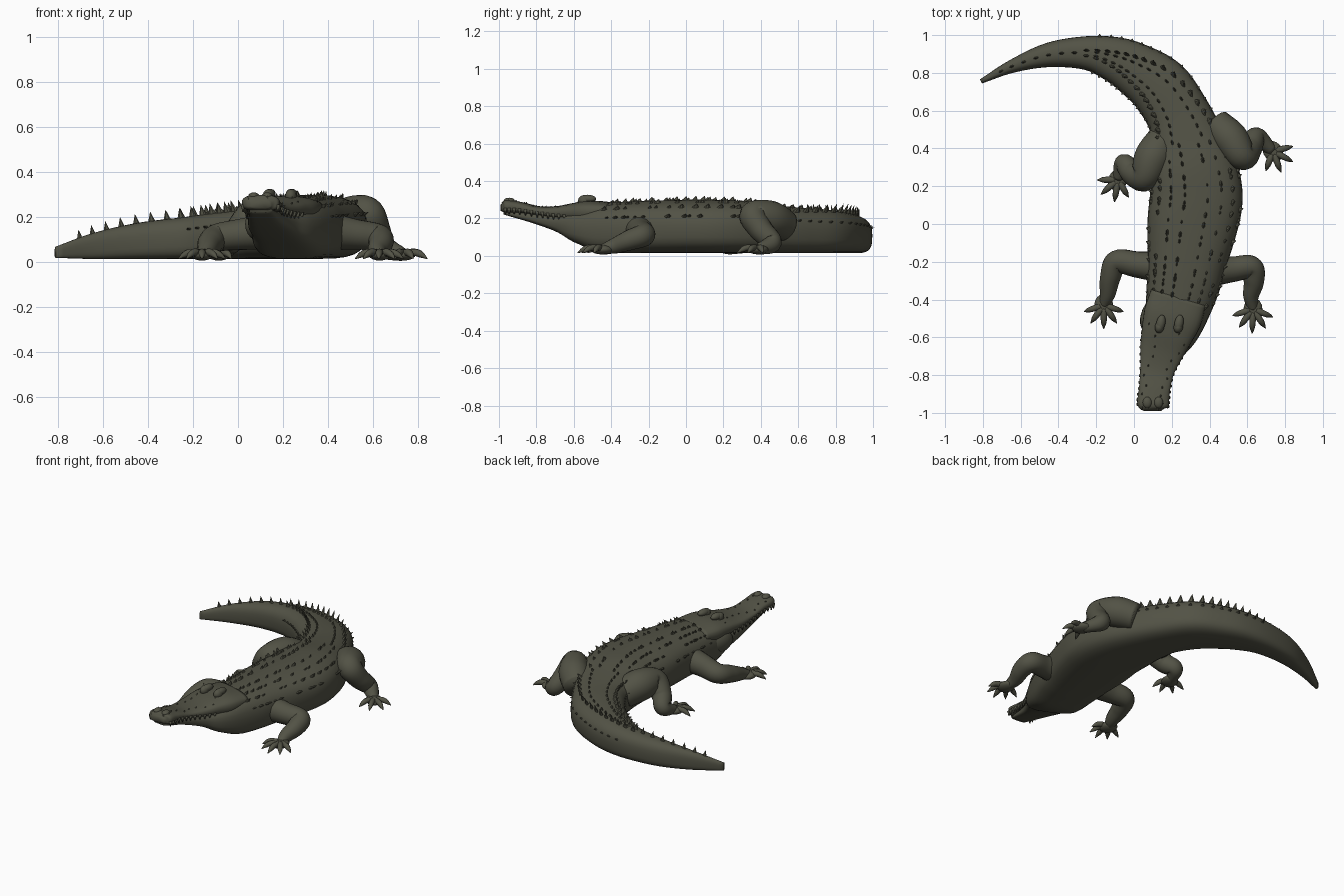
import bpy, bmesh, math, random
from mathutils import Vector, Matrix

random.seed(4)
if "Cube" in bpy.data.objects:
    bpy.data.objects.remove(bpy.data.objects["Cube"])

hide = bpy.data.materials.new("dark_olive_hide")
hide.use_nodes = True
OLIVE = (0.085, 0.085, 0.06, 1)
hide.diffuse_color = OLIVE
hide.node_tree.nodes["Principled BSDF"].inputs["Base Color"].default_value = OLIVE


def finish(name, bm, smooth=True):
    bmesh.ops.recalc_face_normals(bm, faces=bm.faces)
    mesh = bpy.data.meshes.new(name)
    bm.to_mesh(mesh)
    bm.free()
    mesh.materials.append(hide)
    for poly in mesh.polygons:
        poly.use_smooth = smooth
    obj = bpy.data.objects.new(name, mesh)
    bpy.context.collection.objects.link(obj)
    return obj


def blend(stations, steps):
    """Smooth curve through stations of any dimension."""
    pts = [Vector(s) for s in stations]
    pts = [2 * pts[0] - pts[1]] + pts + [2 * pts[-1] - pts[-2]]
    out = []
    for a, b, c, d in zip(pts, pts[1:], pts[2:], pts[3:]):
        for k in range(steps):
            t = k / steps
            out.append(b + (c - a) * (t / 2) + (2 * a - 5 * b + 4 * c - d) * (t * t / 2)
                       + (3 * b - a - 3 * c + d) * (t ** 3 / 2))
    return out + [pts[-2]]


def frames(samples, level):
    """Centre, side, up and radii for each sample, without twisting."""
    side, out = Vector((1, 0, 0)), []
    for i, s in enumerate(samples):
        ahead, behind = samples[min(i + 1, len(samples) - 1)], samples[max(i - 1, 0)]
        tangent = Vector((ahead - behind)[:3])
        if level:
            tangent.z = 0
        tangent.normalize()
        side = side - tangent * side.dot(tangent)
        if side.length < 0.01:
            side = tangent.orthogonal()
        side.normalize()
        out.append((Vector(s[:3]), side.copy(), side.cross(tangent), tangent, s[3], s[4]))
    return out


def rounded(angle, top=0.8, bottom=0.8):
    c, s = math.cos(angle), math.sin(angle)
    p = top if s > 0 else bottom
    return math.copysign(abs(c) ** p, c), math.copysign(abs(s) ** p, s)


def add_loft(bm, stations, steps=6, sides=28, top=1.0, bottom=1.0, level=False):
    path = frames(blend(stations, steps), level)
    rings = []
    for centre, side, up, _, rw, rh in path:
        ring = []
        for k in range(sides):
            u, v = rounded(2 * math.pi * k / sides, top, bottom)
            ring.append(bm.verts.new(centre + side * (u * rw) + up * (v * rh)))
        rings.append(ring)
    for r, q in zip(rings, rings[1:]):
        for k in range(sides):
            bm.faces.new((r[k], r[k - 1], q[k - 1], q[k]))
    bm.faces.new(rings[0])
    bm.faces.new(rings[-1])
    return path


def add_ball(bm, centre, size, turn=0):
    m = Matrix.Translation(centre) @ Matrix.Rotation(turn, 4, "Z") @ Matrix.Diagonal((*size, 1))
    bmesh.ops.create_uvsphere(bm, u_segments=16, v_segments=10, radius=1, matrix=m)


def heights(rows):
    """x, y, half width, bottom, top -> centre and radii."""
    return [(x, y, (lo + hi) / 2, w, (hi - lo) / 2) for x, y, w, lo, hi in rows]


# Lower jaw, trunk and sweeping tail in one loft
bm = bmesh.new()
spine = add_loft(bm, heights([
    (.1, -.97, .05, .22, .245), (.12, -.8, .075, .17, .235), (.155, -.66, .115, .12, .23),
    (.2, -.55, .15, .06, .25), (.23, -.45, .172, .02, .28), (.26, -.32, .195, .015, .29),
    (.28, -.2, .21, .015, .295), (.31, 0, .24, .015, .3), (.33, .15, .245, .015, .3),
    (.315, .3, .23, .015, .295), (.28, .45, .195, .015, .275), (.23, .585, .17, .015, .26),
    (.14, .72, .165, .015, .25), (.02, .81, .145, .015, .235), (-.1, .87, .122, .015, .22),
    (-.25, .905, .09, .015, .2), (-.45, .895, .065, .015, .175), (-.645, .835, .035, .015, .13),
    (-.81, .755, .012, .02, .07)]), top=.8, bottom=.6, level=True)
finish("trunk_and_tail", bm)

# Upper jaw and skull
bm = bmesh.new()
skull = add_loft(bm, heights([
    (.1, -.99, .045, .24, .275), (.1, -.96, .082, .23, .3), (.108, -.88, .082, .228, .288),
    (.122, -.78, .09, .215, .265), (.145, -.68, .115, .2, .267), (.175, -.58, .138, .19, .285),
    (.205, -.49, .155, .18, .295), (.235, -.39, .15, .2, .285)]), top=.75, bottom=.6, level=True)
finish("upper_jaw", bm)

# Nostrils, eyes, brows and cheeks
bm = bmesh.new()
for sx in (-1, 1):
    add_ball(bm, (.1 + sx * .03, -.945, .295), (.024, .03, .016))
    add_ball(bm, (.185 + sx * .05, -.545, .295), (.025, .033, .03), -.2)
    add_ball(bm, (.19 + sx * .048, -.525, .305), (.024, .045, .022), -.2)
    add_ball(bm, (.215 + sx * .12, -.475, .17), (.055, .1, .075), -.25 + sx * .15)
finish("eyes_and_nostrils", bm)

# Teeth along the edges of the mouth
bm = bmesh.new()
for centre, side, up, _, rw, rh in skull[6:30:2]:
    for sx in (-1, 1):
        m = Matrix.Translation(centre + side * (sx * rw * .95) - up * (rh * .7))
        bmesh.ops.create_cone(bm, cap_ends=True, segments=6, radius1=.003, radius2=.011,
                              depth=.032, matrix=m)
finish("teeth", bm)


# Keeled plates along the back, growing into tail crests
def add_scute(bm, frame, angle, length, width, height):
    centre, side, up, tangent, rw, rh = frame
    u, v = rounded(angle, .8, .6)
    base = centre + side * (u * rw) + up * (v * rh)
    out = (side * (math.cos(angle) / rw) + up * (math.sin(angle) / rh)).normalized()
    across = tangent.cross(out)
    ring = [bm.verts.new(base - out * .008 + tangent * (length * math.cos(a))
                         + across * (width * math.sin(a)))
            for a in (k * math.pi / 3 for k in range(6))]
    tip = bm.verts.new(base + out * height + tangent * (length * .5))
    for k in range(6):
        bm.faces.new((ring[k - 1], ring[k], tip))
    bm.faces.new(ring)


bm = bmesh.new()
last = len(spine) - 1
tail_start, merge = 60, 94
for i in range(26, tail_start, 2):
    for degrees in (18, 42, 62, 80):
        for angle in (math.radians(degrees), math.radians(180 - degrees)):
            if random.random() < .85:
                grow = random.uniform(.7, 1.2)
                add_scute(bm, spine[min(last, i + random.randint(0, 1))], angle,
                          .02 * grow, .01 * grow, .02 * grow)
for i in range(tail_start, last - 2, 2):
    t = (i - tail_start) / (last - tail_start)
    spread = 48 * max(0, (merge - i) / (merge - tail_start))
    size = 1 - .45 * t
    for sx in (-1, 1) if spread > 3 else (0,):
        add_scute(bm, spine[i], math.radians(90 + sx * spread), .026 * size, .012 * size,
                  (.03 + .03 * min(1, 3 * t)) * size)
        if t < .6:
            add_scute(bm, spine[i], math.radians(90 + sx * 72), .018, .008, .014)
            add_scute(bm, spine[i], math.radians(90 + sx * spread * .4), .02, .009, .018)
for frame in skull[4:34:3]:
    for sx in (-1, 1):
        add_scute(bm, frame, math.radians(90 + sx * random.uniform(15, 50)), .014, .009, .008)
finish("back_scutes", bm, smooth=False)


# Legs: a tapered limb, a flat palm and a fan of clawed toes
def build_leg(name, limb, palm, heading, spread, count, reach):
    bm = bmesh.new()
    add_loft(bm, [(x, y, z, r, r) for x, y, z, r in limb], steps=8, sides=18)
    turn = math.radians(heading)
    add_ball(bm, palm, (.06, .05, .026), turn)
    for k in range(count):
        a = turn + math.radians(spread) * (2 * k / (count - 1) - 1)
        ray = Vector((math.cos(a), math.sin(a), 0))
        length = reach * (1 - .12 * abs(2 * k / (count - 1) - 1))
        toe = [(.15, .005, .02), (.5, .01, .017), (.75, 0, .014), (1, -.018, .002)]
        add_loft(bm, [(*(Vector(palm) + ray * (length * f) + Vector((0, 0, dz))), r, r)
                      for f, dz, r in toe], steps=3, sides=8)
    finish(name, bm)


build_leg("right_front_leg",
          [(.16, -.23, .14, .085), (.02, -.215, .125, .07), (-.09, -.2, .11, .062),
           (-.125, -.28, .085, .055), (-.14, -.37, .055, .042), (-.16, -.43, .035, .025)],
          (-.16, -.43, .034), 270, 72, 5, .125)
build_leg("left_front_leg",
          [(.4, -.25, .14, .085), (.52, -.24, .125, .068), (.62, -.23, .11, .062),
           (.635, -.3, .085, .055), (.62, -.38, .055, .042), (.63, -.45, .035, .025)],
          (.63, -.45, .034), 268, 70, 5, .13)
build_leg("right_hind_leg",
          [(.16, .45, .15, .09), (.1, .35, .19, .1), (.055, .25, .19, .078),
           (-.01, .27, .12, .062), (-.055, .32, .07, .05), (-.085, .24, .035, .028)],
          (-.085, .235, .034), 241, 60, 4, .125)
build_leg("left_hind_leg",
          [(.43, .53, .16, .085), (.51, .45, .2, .095), (.575, .36, .215, .076),
           (.615, .4, .14, .064), (.65, .46, .07, .052), (.73, .39, .035, .03)],
          (.735, .385, .034), 312, 62, 4, .125)
